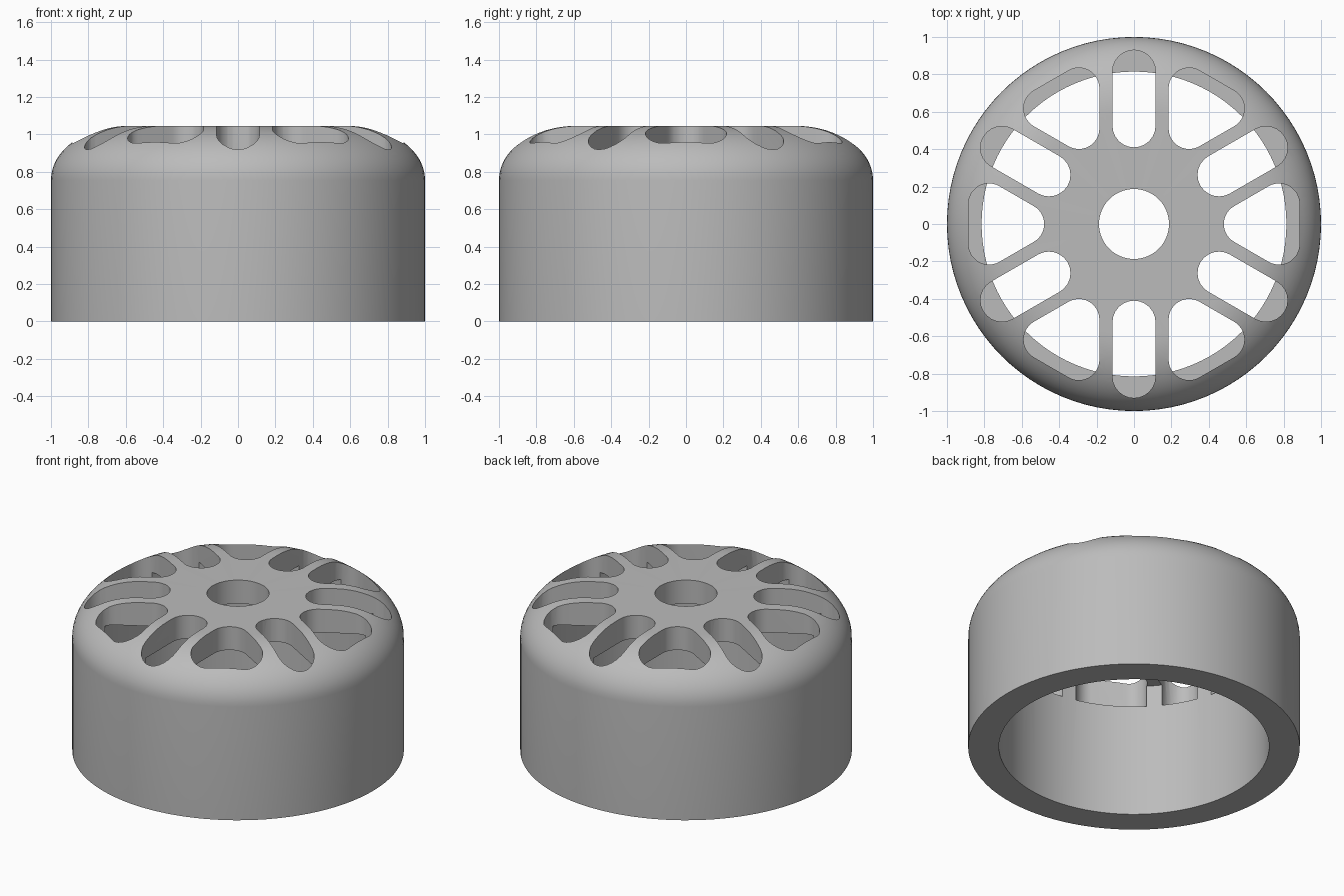
import bpy, bmesh
from math import atan2, cos, sin, pi, radians, tau

cube = bpy.data.objects.get("Cube")
if cube:
    bpy.data.objects.remove(cube, do_unlink=True)

SEGMENTS = 96
HEIGHT, SHOULDER, PLATE_BOTTOM = 1.045, 0.755, 0.89
BORE, INNER, FLAT = 0.187, 0.815, 0.6


def make_object(name, bm):
    bmesh.ops.recalc_face_normals(bm, faces=bm.faces)
    mesh = bpy.data.meshes.new(name)
    bm.to_mesh(mesh)
    bm.free()
    obj = bpy.data.objects.new(name, mesh)
    bpy.context.collection.objects.link(obj)
    return obj


def rounded_outline(centres, radius, steps=12):
    """Outline around equal discs, given counter-clockwise."""
    points, n = [], len(centres)
    for i, (x, y) in enumerate(centres):
        px, py = centres[i - 1]
        nx, ny = centres[(i + 1) % n]
        start = atan2(y - py, x - px) - pi / 2
        sweep = (atan2(ny - y, nx - x) - pi / 2 - start) % tau
        for k in range(steps + 1):
            a = start + sweep * k / steps
            points.append((x + radius * cos(a), y + radius * sin(a)))
    return points


def add_prism(bm, outline, angle, low, high):
    c, s = cos(angle), sin(angle)
    base = bm.faces.new([bm.verts.new((x * c - y * s, x * s + y * c, low)) for x, y in outline])
    top = bmesh.ops.extrude_face_region(bm, geom=[base])["geom"]
    verts = [v for v in top if isinstance(v, bmesh.types.BMVert)]
    bmesh.ops.translate(bm, verts=verts, vec=(0, 0, high - low))


# Hollow cap: closed section revolved round the upright axis
section = [(BORE, PLATE_BOTTOM), (INNER, PLATE_BOTTOM), (INNER, 0), (1, 0)]
for k in range(17):
    a = pi / 2 * k / 16
    section.append((FLAT + (1 - FLAT) * cos(a), SHOULDER + (HEIGHT - SHOULDER) * sin(a)))
section.append((BORE, HEIGHT))

bm = bmesh.new()
rings = [[bm.verts.new((r * cos(tau * i / SEGMENTS), r * sin(tau * i / SEGMENTS), z))
          for i in range(SEGMENTS)] for r, z in section]
for j, ring in enumerate(rings):
    below = rings[j - 1]
    for i in range(SEGMENTS):
        k = (i + 1) % SEGMENTS
        bm.faces.new((below[i], below[k], ring[k], ring[i]))
cap = make_object("wheel_cap", bm)

# Slot cutter: six wedge windows alternating with six straight ones
wedge = rounded_outline([(0.59, 0), (0.775, -0.107), (0.775, 0.107)], 0.11)
straight = rounded_outline([(0.525, 0), (0.815, 0)], 0.115)
bm = bmesh.new()
for i in range(6):
    add_prism(bm, wedge, radians(60 * i), 0.75, 1.2)
    add_prism(bm, straight, radians(60 * i + 30), 0.75, 1.2)
cutter = make_object("slot_cutter", bm)
cutter.hide_render = True

# Cut the slots and bake the result
cut = cap.modifiers.new("slots", 'BOOLEAN')
cut.operation, cut.solver, cut.object = 'DIFFERENCE', 'EXACT', cutter
bpy.ops.object.select_all(action='DESELECT')
cap.select_set(True)
bpy.context.view_layer.objects.active = cap
bpy.ops.object.modifier_apply(modifier="slots")
bpy.data.objects.remove(cutter, do_unlink=True)

# Plain grey finish
grey = bpy.data.materials.new("plain_grey")
grey.use_nodes = True
colour = (0.5, 0.5, 0.5, 1)
grey.diffuse_color = colour
grey.node_tree.nodes["Principled BSDF"].inputs["Base Color"].default_value = colour
cap.data.materials.clear()
cap.data.materials.append(grey)
bpy.ops.object.shade_smooth_by_angle(angle=radians(30))
